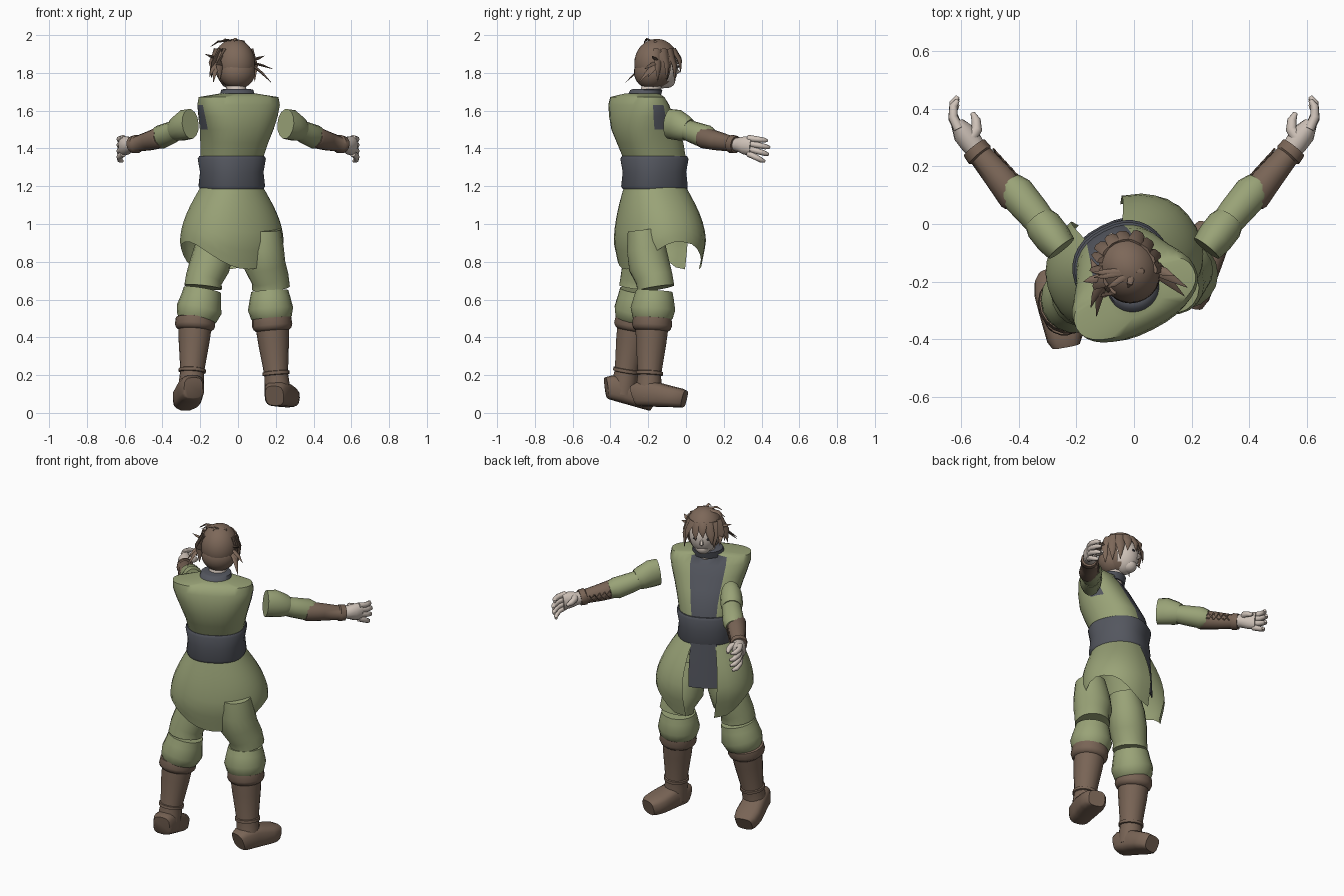
import bpy, bmesh, math, random
from math import sin, cos, pi, radians
from mathutils import Vector, Matrix

random.seed(4)
cube = bpy.data.objects.get("Cube")
if cube:
    bpy.data.objects.remove(cube)

TURN = Matrix.Rotation(radians(27), 3, 'Z')   # the body is turned about z
N = 32
FRONT = N // 4


def material(name, rgb):
    m = bpy.data.materials.new(name)
    m.use_nodes = True
    m.diffuse_color = (*rgb, 1)
    m.node_tree.nodes["Principled BSDF"].inputs["Base Color"].default_value = (*rgb, 1)
    return m


GREEN = material("olive cloth", (.32, .365, .185))
GREY = material("slate cloth", (.088, .094, .114))
BROWN = material("brown leather", (.19, .128, .092))
HAIR = material("brown hair", (.205, .138, .1))
SKIN = material("pale skin", (.62, .54, .48))
DARK = material("dark eye", (.03, .03, .035))


def finish(name, bm, mats, angle=50):
    bmesh.ops.recalc_face_normals(bm, faces=bm.faces)
    me = bpy.data.meshes.new(name)
    bm.to_mesh(me)
    bm.free()
    ob = bpy.data.objects.new(name, me)
    bpy.context.collection.objects.link(ob)
    for m in mats:
        me.materials.append(m)
    bpy.ops.object.select_all(action='DESELECT')
    ob.select_set(True)
    bpy.context.view_layer.objects.active = ob
    bpy.ops.object.shade_smooth_by_angle(angle=radians(angle))
    return ob


def skin(name, rows, mats, closed=True, rule=None):
    """Join rows of points into a surface; rule(row, column) picks the material."""
    bm = bmesh.new()
    vs = [[bm.verts.new(p) for p in row] for row in rows]
    n = len(rows[0])
    for j in range(len(rows) - 1):
        for i in range(n if closed else n - 1):
            k = (i + 1) % n
            f = bm.faces.new((vs[j][i], vs[j][k], vs[j + 1][k], vs[j + 1][i]))
            if rule:
                f.material_index = rule(j, i)
    if closed:
        bm.faces.new(vs[0])
        bm.faces.new(vs[-1])
    return finish(name, bm, mats)


def power(v, e):
    return math.copysign(abs(v) ** e, v)


def section(cx, cy, z, a, b, i, e):
    """Point of a rounded section in the turned body frame; column FRONT faces forward."""
    t = 2 * pi * i / N
    return Vector((cx, cy, z)) + TURN @ Vector((a * power(cos(t), e), b * power(sin(t), e), 0))


def ring(cx, cy, z, a, b, e=.85):
    return [section(cx, cy, z, a, b, i, e) for i in range(N)]


def tube(name, path, radii, mat, sides=14, up=(0, 0, 1), e=1):
    """Tapered tube; each radius is one number or (sideways, upwards)."""
    pts = [Vector(p) for p in path]
    rows = []
    for j, p in enumerate(pts):
        t = (pts[min(j + 1, len(pts) - 1)] - pts[max(j - 1, 0)]).normalized()
        u = t.cross(Vector(up)).normalized()
        v = u.cross(t)
        r = radii[j]
        ru, rv = r if isinstance(r, tuple) else (r, r)
        rows.append([p + u * ru * power(cos(2 * pi * i / sides), e)
                     + v * rv * power(sin(2 * pi * i / sides), e) for i in range(sides)])
    return skin(name, rows, [mat])


def column(name, rings, mat):
    """Upright limb part from rings of x, y, z, radius."""
    return tube(name, [r[:3] for r in rings], [r[3] for r in rings], mat, 18, (0, 1, 0))


def ball(name, centre, size, mat, drop=None):
    """Ellipsoid in the body frame; faces whose local centre meets drop are removed."""
    bm = bmesh.new()
    bmesh.ops.create_uvsphere(bm, u_segments=24, v_segments=16, radius=1)
    if drop:
        gone = [f for f in bm.faces if drop(f.calc_center_median())]
        bmesh.ops.delete(bm, geom=gone, context='FACES')
    for v in bm.verts:
        v.co = Vector(centre) + TURN @ Vector([v.co[k] * size[k] for k in range(3)])
    return finish(name, bm, [mat])


# Tunic top: chest panel and armholes are picked by column
torso = [ring(-.033, -.167, 1.35, .16, .16), ring(-.02, -.19, 1.43, .175, .168),
         ring(-.007, -.218, 1.5, .195, .162), ring(0, -.237, 1.57, .217, .145),
         ring(.003, -.25, 1.63, .232, .125), ring(.003, -.258, 1.672, .228, .1),
         ring(0, -.235, 1.69, .1, .085)]


def torso_rule(j, i):
    if FRONT - 2 <= i < FRONT + 2:
        return 1
    side = min(i, N - 1 - i, abs(i - N // 2), abs(i + 1 - N // 2))
    return int(j in (2, 3) and side < 1)


skin("tunic_top", torso, [GREEN, GREY], rule=torso_rule)
skin("waist_sash", [ring(-.033, -.167, z, a, a) for z, a in
                    ((1.185, .162), (1.2, .17), (1.275, .162), (1.345, .174), (1.36, .166))], [GREY])
skin("collar", [ring(0, -.225, 1.67, .095, .09, 1), ring(-.005, -.21, 1.71, .086, .085, 1),
                ring(-.005, -.21, 1.715, .07, .068, 1)], [GREY])


# Skirt open at the front; its edges close in slightly towards the hem
def skirt_point(d, t):
    """d counts columns round from the front, t runs from waist to hem."""
    low = min(d, N - d)
    swing = cos((low - 2) / 14 * pi)
    hem = .905 - .145 * abs(swing) ** (3 if swing > 0 else 1.5)
    z = 1.2 + (hem - 1.2) * t
    s = sin(min(1, (1.2 - z) / .3) * pi / 2)
    tuck = max(0, .9 - z) * .2
    if low < 3:
        d += .5 * t * (-1 if d < N / 2 else 1)
    return section(-.033, -.165 + .027 * s, z, .16 + .12 * s - tuck, .16 + .066 * s - tuck,
                   FRONT + d, .92)


skin("tunic_skirt", [[skirt_point(d, t / 9) for d in range(2, N - 1)] for t in range(10)],
     [GREEN], closed=False)
# Slate panel hanging from the sash
skin("skirt_panel", [[section(-.033, -.165, z, a, b - thin, FRONT + d, .85)
                      for thin, way in ((0, 1), (.008, -1)) for d in range(-2 * way, 3 * way, way)]
                     for z, a, b in ((1.2, .17, .165), (1.06, .19, .172), (.925, .195, .178))], [GREY])

# Legs
column("left_thigh", [(.138, -.222, .97, .088), (.138, -.21, .87, .105), (.142, -.195, .78, .11),
                      (.17, -.168, .71, .1), (.175, -.16, .66, .1)], GREEN)
column("right_thigh", [(-.1, -.205, .98, .085), (-.125, -.215, .87, .105), (-.15, -.23, .78, .108),
                       (-.18, -.25, .71, .098), (-.185, -.255, .665, .1)], GREEN)
column("left_knee_cuff", [(.168, -.168, .645, .098), (.17, -.17, .61, .107), (.172, -.175, .55, .12),
                          (.177, -.177, .505, .108), (.178, -.178, .48, .088)], GREEN)
column("right_knee_cuff", [(-.188, -.25, .65, .1), (-.195, -.255, .61, .107), (-.205, -.26, .55, .12),
                           (-.22, -.268, .505, .108), (-.224, -.27, .48, .088)], GREEN)

# Boots: shaft, folded cuff, ankle strap and foot
boots = {"left": ((.178, -.178, .5), (.212, -.2, .08), (.2, -.25), (.265, -.02), .035, .028),
         "right": ((-.225, -.27, .5), (-.25, -.335, .1), (-.24, -.4), (-.28, -.185), .072, .01)}
for side, (top, low, heel, toe, z0, z1) in boots.items():
    top, low = Vector(top), Vector(low)

    def at(t, r):
        return (*top.lerp(low, t), r)
    column(side + "_boot_shaft", [at(.05, .09), at(.3, .082), at(.7, .063), at(.8, .066), at(1, .068)],
           BROWN)
    column(side + "_boot_cuff", [at(-.01, .095), at(.0, .104), at(.09, .107), at(.13, .1),
                                 at(.16, .085)], BROWN)
    column(side + "_ankle_strap", [at(.66, .06), at(.67, .072), at(.71, .072), at(.72, .06)], BROWN)
    path, radii = [], []
    for t, w, h in ((-.1, .05, .055), (0, .062, .064), (.3, .068, .068), (.5, .072, .063),
                    (.75, .076, .056), (.95, .068, .051), (1.05, .05, .046)):
        p = Vector(heel).lerp(Vector(toe), t)
        path.append((p.x, p.y, z0 + (z1 - z0) * t + h))
        radii.append((w, h))
    tube(side + "_boot_foot", path, radii, BROWN, 16, e=.65)

# Arms, mirrored across x
for side, s in (("left", 1), ("right", -1)):
    def m(*pts):
        return [(s * x, y, z) for x, y, z in pts]
    tube(side + "_shoulder_sleeve", m((.252, -.085, 1.53), (.28, -.05, 1.525), (.315, -.005, 1.505),
                                      (.33, .015, 1.497)),
         [(.056, .08), (.064, .082), (.064, .069), (.055, .06)], GREEN)
    tube(side + "_lower_sleeve", m((.31, -.01, 1.505), (.35, .04, 1.485), (.41, .11, 1.46),
                                   (.435, .14, 1.452)),
         [.053, .058, .063, .048], GREEN)
    tube(side + "_bracer", m((.405, .08, 1.46), (.415, .095, 1.457), (.47, .165, 1.44), (.53, .235, 1.425),
                             (.535, .24, 1.424), (.555, .265, 1.42)),
         [.05, .057, .051, .042, .049, .046], BROWN)
    # Crossed laces on the inner face of the bracer
    a, b = (Vector(p) for p in m((.43, .115, 1.45), (.525, .23, 1.427)))
    out = Vector((-.77 * s, .64, 0))
    for k in range(5):
        p, q = a.lerp(b, k / 5), a.lerp(b, (k + 1) / 5)
        lift = out * (.054 - .0015 * k)
        for h in (.02, -.02):
            up = Vector((0, 0, h))
            tube(side + "_lace", [p + lift + up, q + lift - up], [.004, .004], BROWN, 5, (.3, .2, .9))
    tube(side + "_palm", m((.54, .25, 1.422), (.563, .28, 1.42), (.59, .315, 1.416), (.613, .35, 1.412)),
         [(.034, .034), (.04, .038), (.04, .05), (.024, .052)], SKIN)
    for k in range(4):
        z, drop = 1.454 - .027 * k, .005 + .004 * k
        reach = (0, .012, .006, -.014)[k]
        tube(side + "_finger", m((.608, .33, z), (.628, .372 + reach / 2, z - drop),
                                 (.626, .41 + reach, z - 2 * drop), (.612, .43 + reach, z - 2.4 * drop)),
             [.018, .016, .014, .008], SKIN, 8)
    tube(side + "_thumb", m((.57, .295, 1.435), (.545, .33, 1.435), (.548, .36, 1.425), (.56, .385, 1.415)),
         [.024, .019, .016, .008], SKIN, 8)

# Head, in the body frame around its centre
HEAD = Vector((-.02, -.155, 1.85))


def on_head(x, y, z):
    return HEAD + TURN @ Vector((x, y, z))


tube("neck", [(-.005, -.2, 1.66), (-.015, -.165, 1.79)], [.055, .05], SKIN, 14, (0, 1, 0))
ball("face", on_head(0, .025, -.025), (.083, .092, .108), SKIN)
ball("chin", on_head(0, .06, -.09), (.045, .045, .04), SKIN)
tube("nose", [on_head(0, .105, -.015), on_head(0, .127, -.045), on_head(0, .105, -.058)],
     [.006, .012, .006], SKIN, 6, (1, 0, 0))
for s in (-1, 1):
    ball("eye", on_head(s * .034, .105, -.018), (.016, .006, .008), DARK)
ball("hair_cap", HEAD, (.108, .122, .13), HAIR, lambda c: c.y > .25 and c.z < .3)
ball("hair_nape", on_head(0, -.035, -.045), (.098, .087, .09), HAIR)


def strand(root, tip, r=.02):
    root, tip = Vector(root), Vector(tip)
    mid = root.lerp(tip, .5)
    mid += (mid - HEAD).normalized() * .015
    tube("hair_strand", [root, mid, tip], [(r, r * .4), (r * .8, r * .35), .001], HAIR, 6, (.1, .2, 1))


# Fringe, side locks and crown tufts
for k in range(11):
    a = radians(-20 + 22 * k)
    tip = -.005 - .085 * abs(cos(a)) + random.uniform(-.02, .02)
    strand(on_head(.085 * cos(a), .095 * sin(a), .075),
           on_head(.122 * cos(a) + random.uniform(-.02, .02), .13 * sin(a), tip), .028)
for k in range(5):
    a = random.uniform(0, 2 * pi)
    strand(on_head(.03 * cos(a), .03 * sin(a), .12),
           on_head(.1 * cos(a) - .02, .09 * sin(a) + .03, random.uniform(.085, .12)), .012)
for tip in ((.185, -.22, 1.82), (.175, -.25, 1.75), (.14, -.18, 1.89), (.14, -.2, 1.78)):
    strand((.05, -.15, 1.86), tip, .018)
for tip in ((-.175, -.2, 1.9), (-.15, -.29, 1.78), (-.13, -.32, 1.75), (-.15, -.12, 1.79)):
    strand((-.095, -.18, 1.87), tip, .016)
